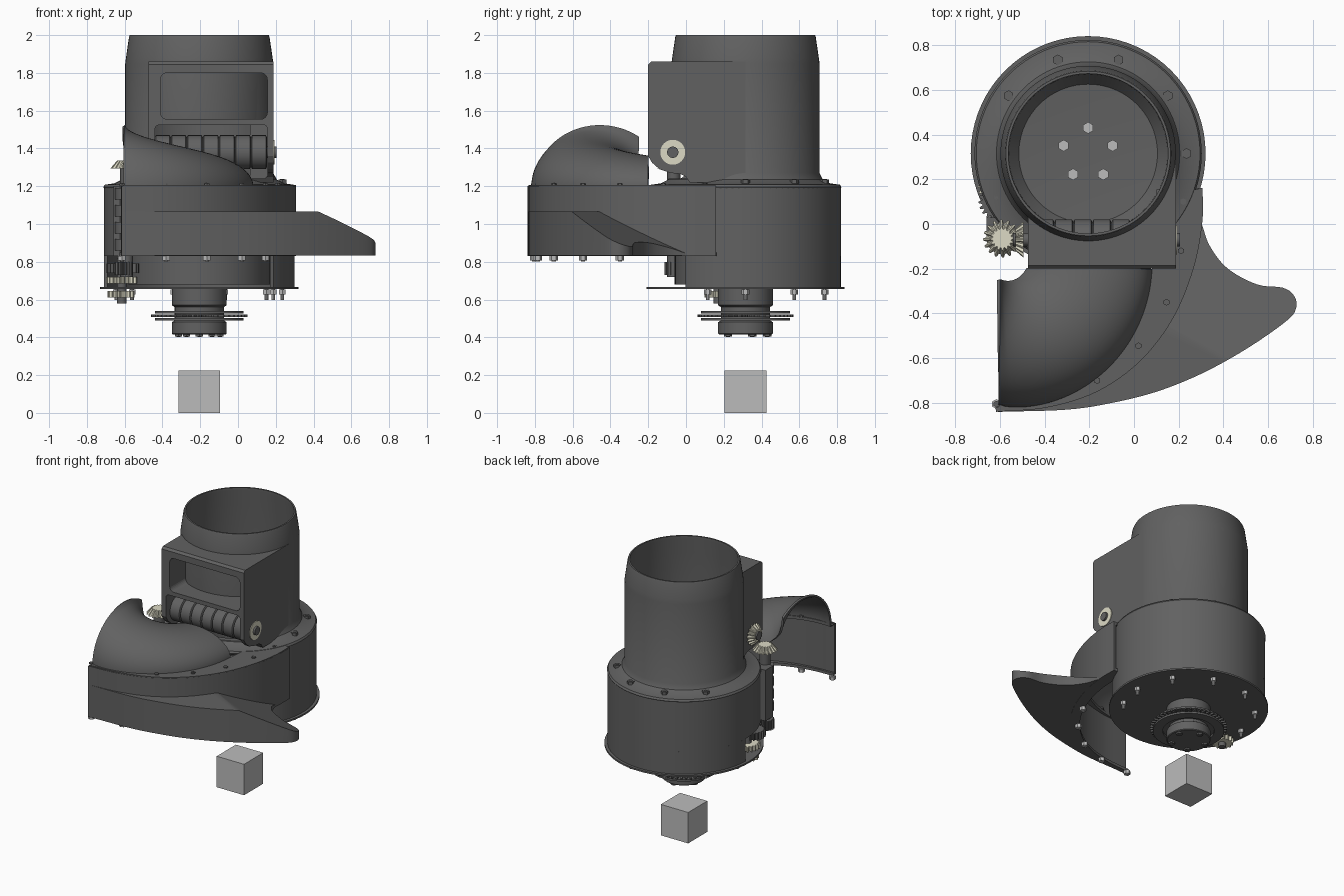
import bpy, bmesh, math
from mathutils import Matrix, Vector

if "Cube" in bpy.data.objects:
    bpy.data.objects.remove(bpy.data.objects["Cube"])

CX, CY = -0.205, 0.315          # main vertical axis


def material(name, col):
    m = bpy.data.materials.new(name)
    m.diffuse_color = (*col, 1)
    m.use_nodes = True
    m.node_tree.nodes["Principled BSDF"].inputs["Base Color"].default_value = m.diffuse_color
    return m


DARK = material("dark_grey", (0.12, 0.12, 0.12))
CREAM = material("cream", (0.72, 0.7, 0.56))
STEEL = material("steel", (0.5, 0.5, 0.5))


def finish(name, bm, mat=DARK, smooth=True, thick=0):
    bmesh.ops.remove_doubles(bm, verts=bm.verts, dist=1e-5)
    bmesh.ops.recalc_face_normals(bm, faces=bm.faces)
    me = bpy.data.meshes.new(name)
    bm.to_mesh(me)
    bm.free()
    ob = bpy.data.objects.new(name, me)
    bpy.context.collection.objects.link(ob)
    me.materials.append(mat)
    bpy.ops.object.select_all(action='DESELECT')
    ob.select_set(True)
    bpy.context.view_layer.objects.active = ob
    if thick:
        m = ob.modifiers.new("thickness", 'SOLIDIFY')
        m.thickness, m.offset = thick, 0
        bpy.ops.object.modifier_apply(modifier=m.name)
    if smooth:
        bpy.ops.object.shade_smooth_by_angle(angle=math.radians(35))
    return ob


def grid(bm, rows, wrap=False):
    vs = [[bm.verts.new(p) for p in r] for r in rows]
    n = len(rows[0])
    for a, b in zip(vs, vs[1:]):
        for j in range(n if wrap else n - 1):
            k = (j + 1) % n
            bm.faces.new((a[j], a[k], b[k], b[j]))
    return vs


def revolve(name, prof, loc=(CX, CY, 0), axis='Z', a0=0, a1=360, segs=72, mat=DARK):
    """Spin a closed (radius, height) outline; partial spins get end caps."""
    bm = bmesh.new()
    rows = []
    for i in range(segs + 1):
        a = math.radians(a0 + (a1 - a0) * i / segs)
        rows.append([(r * math.cos(a), r * math.sin(a), z) for r, z in prof])
    vs = grid(bm, rows, True)
    if a1 - a0 < 360:
        bm.faces.new(vs[0])
        bm.faces.new(vs[-1])
    bmesh.ops.dissolve_degenerate(bm, dist=1e-5, edges=bm.edges)
    ob = finish(name, bm, mat)
    ob.location = loc
    if axis == 'X':
        ob.rotation_euler = (0, math.pi / 2, 0)
    return ob


def prism_bm(pts, z0, z1):
    bm = bmesh.new()
    vs = grid(bm, [[(x, y, z) for x, y in pts] for z in (z0, z1)], True)
    bm.faces.new(vs[0])
    bm.faces.new(vs[1])
    return bm


def box(name, lo, hi, mat=DARK):
    pts = [(lo[0], lo[1]), (hi[0], lo[1]), (hi[0], hi[1]), (lo[0], hi[1])]
    return finish(name, prism_bm(pts, lo[2], hi[2]), mat, False)


def cut(ob, cutter):
    m = ob.modifiers.new("cut", 'BOOLEAN')
    m.operation, m.object, m.solver = 'DIFFERENCE', cutter, 'EXACT'
    cutter.hide_render = True
    cutter.hide_set(True)


def shell(name, rows, t):
    bm = bmesh.new()
    grid(bm, rows)
    return finish(name, bm, thick=t)


def spline(pts, n=6):
    """Smooth curve through 2D points."""
    p = [Vector(q) for q in pts]
    p = [2 * p[0] - p[1]] + p + [2 * p[-1] - p[-2]]
    out = []
    for a, b, c, d in zip(p, p[1:], p[2:], p[3:]):
        for i in range(n):
            t = i / n
            out.append(0.5 * (2 * b + (c - a) * t + (2 * a - 5 * b + 4 * c - d) * t * t
                              + (3 * b - a - 3 * c + d) * t ** 3))
    return out + [p[-2]]


def bolts(name, pts, z, r=0.02, h=0.025, shank=0.0, mat=STEEL):
    """Hex nuts centred at z, with an optional shank poking out below."""
    bm = bmesh.new()
    for x, y in pts:
        for s, rr, hh, zz in ((6, r, h, z), (10, r * 0.5, shank + h * 1.3, z - shank / 2)):
            bmesh.ops.create_cone(bm, cap_ends=True, segments=s, radius1=rr, radius2=rr,
                                  depth=hh, matrix=Matrix.Translation((x, y, zz)))
    return finish(name, bm, mat, False)


def gear(name, loc, r, h, teeth=16, top=1.0, axis='Z', mat=CREAM):
    bm = bmesh.new()
    rows = []
    for z, s in ((0, 1), (h, top)):
        rows.append([])
        for i in range(teeth * 4):
            a = 2 * math.pi * i / (teeth * 4)
            q = r * s * (1 if i % 4 < 2 else 0.82)
            rows[-1].append((q * math.cos(a), q * math.sin(a), z))
    vs = grid(bm, rows, True)
    bm.faces.new(vs[0])
    bm.faces.new(vs[1])
    ob = finish(name, bm, mat, False)
    ob.location = loc
    if axis == 'X':
        ob.rotation_euler = (0, math.pi / 2, 0)
    return ob


def rod(name, loc, r, z0, z1, axis='Z', mat=DARK):
    return revolve(name, [(0, z0), (r, z0), (r, z1), (0, z1)], loc, axis, segs=32, mat=mat)


def ring_pts(r, angles):
    return [(CX + r * math.cos(math.radians(a)), CY + r * math.sin(math.radians(a))) for a in angles]


# Hopper tube with tapered mouth and flared foot
tube = revolve("hopper_tube", [(0.37, 1.18), (0.5, 1.18), (0.508, 1.195), (0.5, 1.208), (0.45, 1.215),
                               (0.41, 1.235), (0.392, 1.27), (0.392, 1.85), (0.388, 1.88), (0.372, 1.99),
                               (0.368, 2.0), (0.357, 2.0), (0.357, 1.98), (0.37, 1.87)], segs=96)

# Drum walls, base plate and inner rotor cup
revolve("drum_upper_wall", [(0.485, 0.83), (0.505, 0.83), (0.505, 1.19), (0.485, 1.19)], a0=-39, a1=219)
revolve("drum_lower_wall", [(0.485, 0.66), (0.505, 0.66), (0.505, 0.83), (0.485, 0.83)], a0=-39, a1=178)
revolve("base_plate", [(0, 0.655), (0.525, 0.655), (0.525, 0.667), (0, 0.667)])
revolve("rotor_cup", [(0, 0.68), (0.375, 0.68), (0.375, 1.1), (0.36, 1.1), (0.355, 0.78), (0.31, 0.72), (0, 0.7)])

# Hub and toothed pulley under the base
revolve("hub", [(0, 0.415), (0.14, 0.415), (0.145, 0.42), (0.145, 0.48), (0.13, 0.49),
                (0.13, 0.56), (0.145, 0.57), (0.145, 0.655), (0, 0.655)])
for k, z in enumerate((0.488, 0.526)):
    revolve(f"pulley_rim_{k}", [(0.17, z), (0.235, z), (0.235, z + 0.014), (0.17, z + 0.014)])
gear("pulley_teeth", (CX, CY, 0.508), 0.255, 0.012, 48, mat=DARK)
bolts("hub_bolts", ring_pts(0.115, range(18, 378, 72)), 0.412, 0.022, 0.016, mat=DARK)

# Front duct box with window and roller opening
side = [(0.315, 1.22), (0.315, 1.86), (-0.185, 1.86), (-0.2, 1.845), (-0.2, 1.36), (-0.18, 1.325), (-0.14, 1.29),
        (-0.08, 1.27), (-0.03, 1.265), (0.0, 1.25), (0.02, 1.22)]
bm = prism_bm(side, -0.475, 0.187)
bm.transform(Matrix(((0, 0, 1, 0), (1, 0, 0, 0), (0, 1, 0, 0), (0, 0, 0, 1))))
duct = finish("duct_box", bm, smooth=False)


def rounded_cutter(name, x0, x1, z0, z1, y0, y1, r=0.035):
    pts = []
    for cx, cz, a in ((x1 - r, z1 - r, 0), (x0 + r, z1 - r, 90), (x0 + r, z0 + r, 180), (x1 - r, z0 + r, 270)):
        pts += [(cx + r * math.cos(math.radians(a + d)), cz + r * math.sin(math.radians(a + d)))
                for d in range(0, 91, 15)]
    b = prism_bm(pts, -y1, -y0)
    b.transform(Matrix(((1, 0, 0, 0), (0, 0, -1, 0), (0, 1, 0, 0), (0, 0, 0, 1))))
    return finish(name, b, smooth=False)


cut(duct, rod("bore_cutter", (CX, CY, 0), 0.38, 1.0, 2.1))
cut(duct, rounded_cutter("window_cutter", -0.41, 0.155, 1.555, 1.8, -0.3, 0.22))
low = rounded_cutter("roller_cutter", -0.44, 0.157, 1.24, 1.525, -0.3, 0.06, 0.025)
cut(duct, low)
cut(tube, low)

# Ribbed roller, its shaft and end cap
prof = [(0, -0.44)]
for i in range(7):
    x = -0.44 + i * 0.085
    prof += [(0.08, x), (0.09, x + 0.005), (0.09, x + 0.078), (0.08, x + 0.083)]
revolve("feed_roller", prof + [(0, 0.153)], (0, -0.07, 1.38), 'X', segs=40)
rod("roller_shaft", (0, -0.07, 1.38), 0.03, -0.54, 0.205, 'X')
rod("roller_cap", (0, -0.07, 1.38), 0.066, 0.18, 0.192, 'X', CREAM)

# Side bevel gears, upright shaft with collars, spur gears
gear("bevel_gear_side", (-0.53, -0.07, 1.38), 0.05, 0.035, 16, 1.6, 'X')
gear("bevel_gear_upright", (-0.59, -0.065, 1.295), 0.085, 0.04, 16, 0.6)
rod("upright_shaft", (-0.59, -0.065, 0), 0.035, 0.72, 1.3)
for k, z in enumerate((0.86, 0.95, 1.04, 1.13)):
    rod(f"shaft_collar_{k}", (-0.595, -0.065, 0), 0.055, z, z + 0.06)
box("shaft_bracket", (-0.66, -0.06, 0.83), (-0.57, 0.03, 1.2))
gear("shaft_pinion", (-0.605, -0.065, 0.73), 0.05, 0.07, 14, mat=DARK)
gear("spur_gear_dark", (-0.61, 0.1, 0.74), 0.085, 0.05, 20, mat=DARK)
gear("spur_gear_upper", (-0.61, 0.17, 0.685), 0.088, 0.035, 20)
gear("spur_gear_lower", (-0.62, 0.17, 0.61), 0.072, 0.035, 14)
rod("spur_axle", (-0.615, 0.17, 0), 0.025, 0.58, 0.82)

# Chute: outer wall, flanges and elbow dome
outer = spline([(0.305, 0.155), (0.303, 0.0), (0.265, -0.2), (0.175, -0.42), (0.03, -0.61),
                (-0.16, -0.745), (-0.38, -0.815), (-0.61, -0.835)])
N = len(outer) - 1
shell("chute_wall", [[(p.x - 0.008, p.y + 0.005, z) for p in outer] for z in (0.83, 1.2)], 0.02)
top_in = [(0.1, 0.155), (0.1, 0.0)]
for i in range(37):
    a, r = (1 - i / 36) * math.pi / 2, 0.68 - 0.08 * i / 36
    top_in.append((-0.6 + r * math.sin(a), -0.2 - r * math.cos(a)))
top_in = [top_in[round(i * (len(top_in) - 1) / N)] for i in range(N + 1)]
shell("chute_top_flange", [[(p.x, p.y, 1.195) for p in outer], [(x, y, 1.195) for x, y in top_in]], 0.022)
low_in = [(p.x * 0.7 + x * 0.3 - 0.02, p.y * 0.7 + y * 0.3 + 0.02) for p, (x, y) in zip(outer, top_in)]
shell("chute_bottom_flange", [[(p.x, p.y, 0.84) for p in outer], [(x, y, 0.84) for x, y in low_in]], 0.02)

rows = []
for i in range(31):
    t = i / 30
    s = t ** 0.6
    rows.append([])
    for j in range(29):
        th = math.radians((125 + 40 * s) * j / 28)
        r = 0.25 + 0.15 * s + (0.35 - 0.07 * s) * math.cos(th)
        a = t * math.pi / 2
        rows[-1].append((-0.605 + r * math.sin(a), -0.2 - r * math.cos(a), 1.195 + (0.325 - 0.165 * s) * math.sin(th)))
shell("chute_dome", rows, 0.014)

# Plough fin with sloping top
edge = spline([(-0.61, -0.84), (-0.3, -0.83), (-0.1, -0.8), (0.1, -0.75), (0.3, -0.67), (0.5, -0.56),
               (0.68, -0.435), (0.725, -0.375), (0.715, -0.32), (0.665, -0.285), (0.55, -0.27),
               (0.42, -0.2), (0.34, -0.1), (0.303, 0.0)])
bm = prism_bm([tuple(p) for p in edge] + [(p.x - 0.005, p.y) for p in outer if p.y < -0.03][:-1], 0.832, 1.065)
bmesh.ops.bisect_plane(bm, geom=bm.verts[:] + bm.edges[:] + bm.faces[:], dist=1e-5,
                       plane_co=(0.42, -0.6, 1.065), plane_no=(0.218, 0.41, 1), clear_outer=True)
bmesh.ops.holes_fill(bm, edges=[e for e in bm.edges if e.is_boundary], sides=0)
finish("plough_fin", bm)

# Fasteners
around = (0, 36, 72, 108, 144)
chute_pts = [(-0.615, -0.805), (-0.38, -0.785), (-0.165, -0.7), (0.02, -0.545), (0.145, -0.35), (0.21, -0.12)]
bolts("roof_bolts", ring_pts(0.44, around), 1.222, 0.024, 0.025, mat=DARK)
bolts("chute_top_bolts", chute_pts + [(0.22, 0.1), (-0.625, 0.255), (-0.61, 0.12)], 1.208, 0.015, 0.012, mat=DARK)
bolts("chute_bottom_bolts", chute_pts[:5], 0.818, 0.022, 0.025)
bolts("base_bolts", ring_pts(0.44, around + (-27, 178)), 0.64, 0.02, 0.025, 0.025)
bolts("rotor_bolts", ring_pts(0.115, range(18, 378, 72)), 0.72, 0.026, 0.03)

# Loose block below the machine
box("base_cube", (-0.315, 0.205, 0.0), (-0.095, 0.425, 0.225), STEEL)
